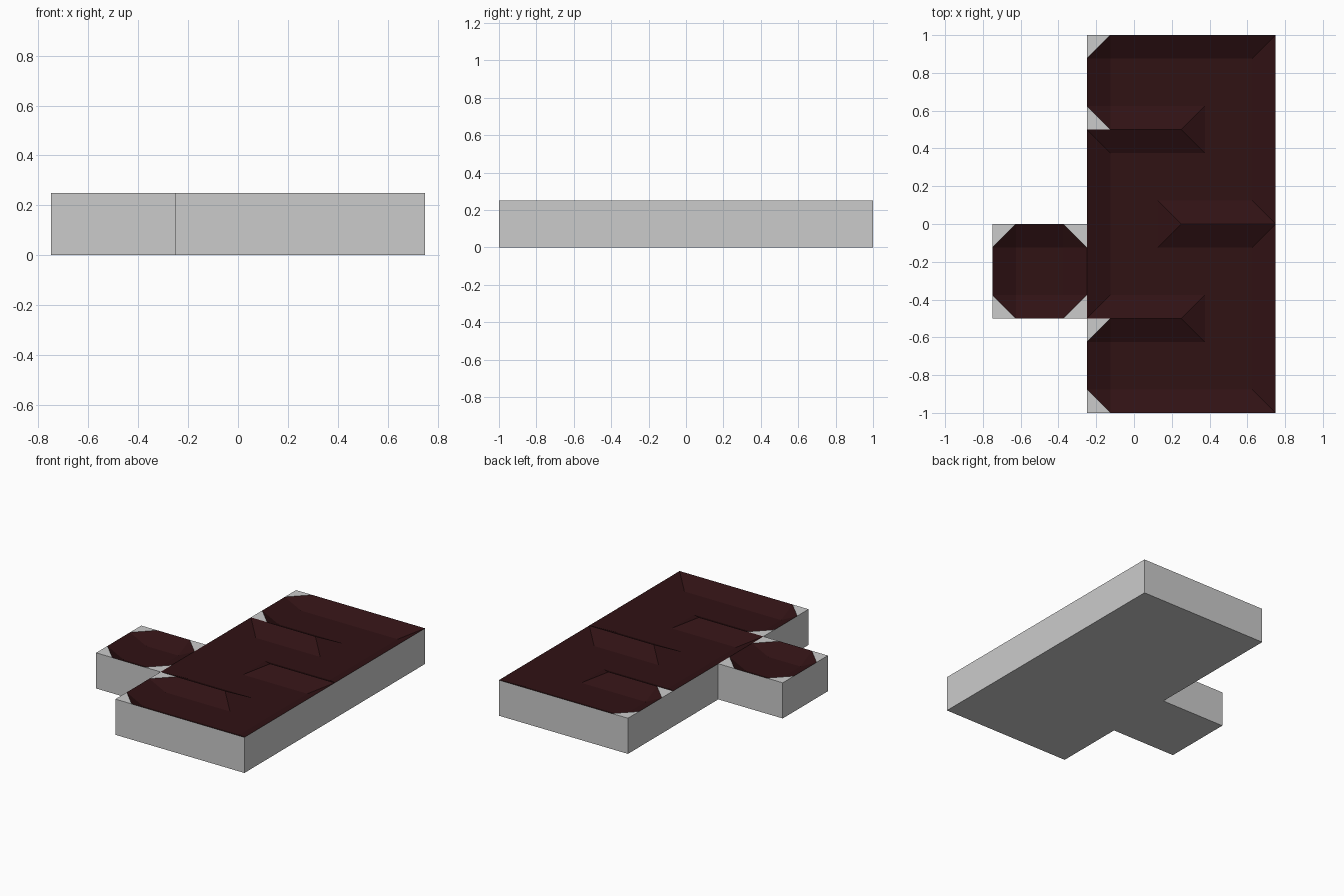
import bpy, bmesh
from math import radians

if "Cube" in bpy.data.objects:
    bpy.data.objects.remove(bpy.data.objects["Cube"])

STEP = 0.125           # a tile is 4 x 4 steps
RIM, FLOOR = 0.25, 0.1875
# Tiles as (column, row), lower-left corner at x = -0.75 + col/2, y = -1 + row/2
tiles = [(c, r) for c in (1, 2) for r in range(4)] + [(0, 1)]
# Openings between neighbouring tiles (everything else is a sloped wall)
links = [((1, r), (2, r)) for r in range(4)]
links += [((1, 1), (1, 2)), ((2, 0), (2, 1)), ((2, 2), (2, 3))]
links = {frozenset(l) for l in links}


def is_open(t, dx, dy):
    return frozenset((t, (t[0] + dx, t[1] + dy))) in links


bm = bmesh.new()
grey_faces = []


def add(points, grey=False):
    f = bm.faces.new([bm.verts.new(p) for p in points])
    f.normal_update()
    if f.normal.z < 0:
        f.normal_flip()
    f.material_index = 0 if grey else 1


# Each tile is four mirrored quarters around its centre
for t in tiles:
    cx, cy = -0.5 + t[0] * 0.5, -0.75 + t[1] * 0.5
    dead_end = sum(is_open(t, *d) for d in ((1, 0), (-1, 0), (0, 1), (0, -1))) <= 1
    for sx in (-1, 1):
        for sy in (-1, 1):
            ox, oy = is_open(t, sx, 0), is_open(t, 0, sy)

            def p(i, j):
                wall = (i == 2 and not ox) or (j == 2 and not oy) or (i == 2 and j == 2)
                return (cx + sx * i * STEP, cy + sy * j * STEP, RIM if wall else FLOOR)

            for i, j in ((0, 0), (1, 0), (0, 1)):
                add([p(i, j), p(i + 1, j), p(i + 1, j + 1), p(i, j + 1)])
            if dead_end and not ox and not oy:      # chamfered corner, flat grey tip
                add([p(1, 1), p(2, 1), p(1, 2)])
                add([p(2, 1), p(2, 2), p(1, 2)], grey=True)
            else:                                   # hipped corner
                add([p(1, 1), p(2, 1), p(2, 2)])
                add([p(1, 1), p(2, 2), p(1, 2)])

bmesh.ops.remove_doubles(bm, verts=bm.verts, dist=1e-4)

# Side walls and underside
rim = [e for e in bm.edges if e.is_boundary]
ext = bmesh.ops.extrude_edge_only(bm, edges=rim)["geom"]
for v in (g for g in ext if isinstance(g, bmesh.types.BMVert)):
    v.co.z = 0
for f in (g for g in ext if isinstance(g, bmesh.types.BMFace)):
    f.material_index = 0
base = [g for g in ext if isinstance(g, bmesh.types.BMEdge)
        and all(v.co.z < 1e-5 for v in g.verts)]
for f in bmesh.ops.contextual_create(bm, geom=base)["faces"]:
    f.material_index = 0
bmesh.ops.recalc_face_normals(bm, faces=bm.faces)
bmesh.ops.dissolve_limit(bm, angle_limit=radians(1), verts=bm.verts, edges=bm.edges,
                         delimit={'MATERIAL'})


# Split into the grey slab and the dark sunken surface
def make_part(name, index, color=None):
    part = bm.copy()
    bmesh.ops.delete(part, geom=[f for f in part.faces if f.material_index != index],
                     context='FACES')
    for f in part.faces:
        f.material_index = 0
    me = bpy.data.meshes.new(name)
    part.to_mesh(me)
    part.free()
    if color:
        mat = bpy.data.materials.new(name)
        mat.diffuse_color = color
        mat.use_nodes = True
        mat.node_tree.nodes["Principled BSDF"].inputs["Base Color"].default_value = mat.diffuse_color
        me.materials.append(mat)
    bpy.context.collection.objects.link(bpy.data.objects.new(name, me))


make_part("slab", 0)
make_part("sunken_channels", 1, (0.03, 0.006, 0.007, 1))
bm.free()
